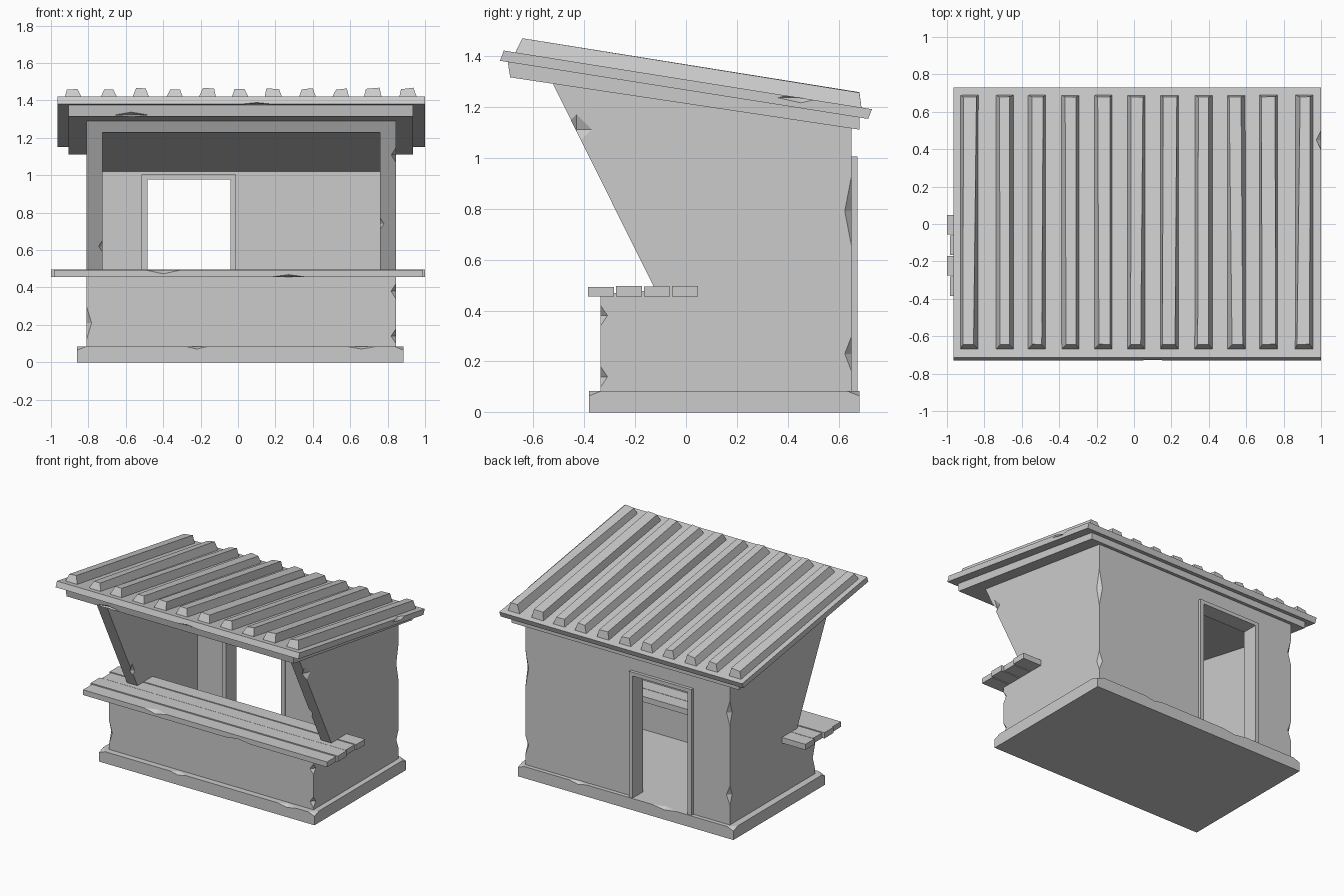
import bpy, bmesh, random
from math import atan
from mathutils import Vector, Matrix

if "Cube" in bpy.data.objects:
    bpy.data.objects.remove(bpy.data.objects["Cube"])

random.seed(4)
SLOPE = 0.16


def finish(bm, name):
    bmesh.ops.recalc_face_normals(bm, faces=bm.faces)
    me = bpy.data.meshes.new(name)
    bm.to_mesh(me)
    bm.free()
    ob = bpy.data.objects.new(name, me)
    bpy.context.collection.objects.link(ob)
    return ob


def prism(name, profile, x0, x1):
    """Extrude a (y, z) profile along x."""
    bm = bmesh.new()
    face = bm.faces.new([bm.verts.new((x0, y, z)) for y, z in profile])
    ext = bmesh.ops.extrude_face_region(bm, geom=[face])
    bmesh.ops.translate(bm, vec=(x1 - x0, 0, 0),
                        verts=[v for v in ext['geom'] if isinstance(v, bmesh.types.BMVert)])
    return finish(bm, name)


def box(name, x0, x1, y0, y1, z0, z1):
    return prism(name, [(y0, z0), (y1, z0), (y1, z1), (y0, z1)], x0, x1)


def cut(ob, cutter):
    mod = ob.modifiers.new("cut", 'BOOLEAN')
    mod.operation = 'DIFFERENCE'
    mod.solver = 'EXACT'
    mod.object = cutter
    bpy.context.view_layer.update()
    me = bpy.data.meshes.new_from_object(
        ob.evaluated_get(bpy.context.evaluated_depsgraph_get()))
    ob.modifiers.clear()
    ob.data = me
    bpy.data.objects.remove(cutter)


def chip(ob, pos, size):
    """Cut a small diamond-shaped nick out of an edge."""
    bm = bmesh.new()
    axes = [Vector(v) for v in ((1, 0, 0), (-1, 0, 0), (0, 1, 0),
                                (0, -1, 0), (0, 0, 1), (0, 0, -1))]
    for a in axes:
        bm.verts.new(Vector(pos) + Vector([a[i] * size[i] for i in range(3)]))
    bmesh.ops.convex_hull(bm, input=bm.verts)
    cut(ob, finish(bm, "nick"))


# plinth
base = box("base", -0.86, 0.885, -0.38, 0.68, 0, 0.085)
for x, y, l in ((-0.22, -0.38, 0.06), (0.66, -0.38, 0.08), (-0.3, 0.68, 0.1), (0.4, 0.68, 0.07)):
    chip(base, (x, y, 0.085), (l, 0.03, 0.014))
for x in (-0.86, 0.885):
    for y in (-0.38, 0.68):
        chip(base, (x, y, 0.085), (0.05, 0.05, 0.02))

# hollow wall shell with slanted serving opening and back doorway
walls = prism("walls", [(-0.335, 0.07), (0.65, 0.07), (0.65, 1.13), (-0.53, 1.305),
                        (-0.12, 0.48), (-0.335, 0.465)], -0.81, 0.845)
cut(walls, prism("interior", [(-0.25, 0.08), (0.565, 0.08), (0.565, 1.02), (-0.495, 1.23),
                              (-0.7, 1.23), (-0.25, 0.5)], -0.725, 0.76))
cut(walls, box("doorway", -0.5, -0.025, 0.4, 0.8, 0.08, 0.99))
for x, y, z, h in ((0.845, -0.335, 0.38, 0.04), (0.845, -0.335, 0.14, 0.04),
                   (0.845, 0.65, 0.79, 0.14), (0.845, 0.65, 0.23, 0.07),
                   (-0.81, -0.335, 0.21, 0.09), (-0.81, 0.65, 0.9, 0.09),
                   (-0.81, 0.65, 0.3, 0.07)):
    chip(walls, (x, y, z), (0.027, 0.027, h))
chip(walls, (0.845, -0.43, 1.11), (0.025, 0.06, 0.06))
chip(walls, (0.76, -0.25, 0.74), (0.02, 0.03, 0.06))
chip(walls, (-0.725, -0.19, 0.62), (0.02, 0.03, 0.06))

# door frame
for side, x in (("left", -0.515), ("right", -0.04)):
    box("door_jamb_" + side, x, x + 0.03, 0.555, 0.673, 0.08, 1.005)
box("door_head", -0.485, -0.04, 0.555, 0.673, 0.978, 1.005)

# counter planks
for i, (x0, x1, dz) in enumerate(((-0.985, 0.99, -0.002), (-1, 1, 0.002),
                                  (-0.985, 0.985, -0.001), (-1, 0.995, 0.001))):
    y = -0.385 + i * 0.11
    plank = box("counter_plank", x0, x1, y, y + 0.103, 0.455, 0.495 + dz)
    if i == 0:
        chip(plank, (-0.4, y, 0.495), (0.1, 0.035, 0.022))
        chip(plank, (0.27, y, 0.455), (0.1, 0.03, 0.014))

# sloping roof: lower frame and upper sheet
frame = prism("roof_frame", [(-0.69, 1.315), (0.68, 1.11), (0.68, 1.165), (-0.7, 1.378)],
              -0.905, 0.935)
chip(frame, (-0.57, -0.7, 1.322), (0.13, 0.03, 0.02))
sheet = prism("roof_sheet", [(-0.73, 1.38), (0.715, 1.152), (0.73, 1.19), (-0.715, 1.42)],
              -0.965, 1.0)
chip(sheet, (0.1, -0.73, 1.38), (0.09, 0.03, 0.01))
chip(sheet, (1.0, 0.45, 1.235), (0.025, 0.09, 0.02))

# tapered roof ribs, slightly irregular
for x in (-0.88, -0.69, -0.52, -0.34, -0.165, 0.012, 0.19, 0.372, 0.547, 0.72, 0.91):
    bm = bmesh.new()
    bmesh.ops.create_cube(bm, size=1)
    for v in bm.verts:
        top = v.co.z > 0
        v.co.x *= 0.06 if top else 0.1
        v.co.y *= 1.34 if top else 1.38
        v.co.z = 0.05 if top else -0.01
        if top:
            v.co += Vector((random.uniform(-.009, .009), 0, random.uniform(-.005, .008)))
    bm.transform(Matrix.Translation((x, 0.01, 1.306)) @ Matrix.Rotation(-atan(SLOPE), 4, 'X'))
    finish(bm, "roof_rib")
